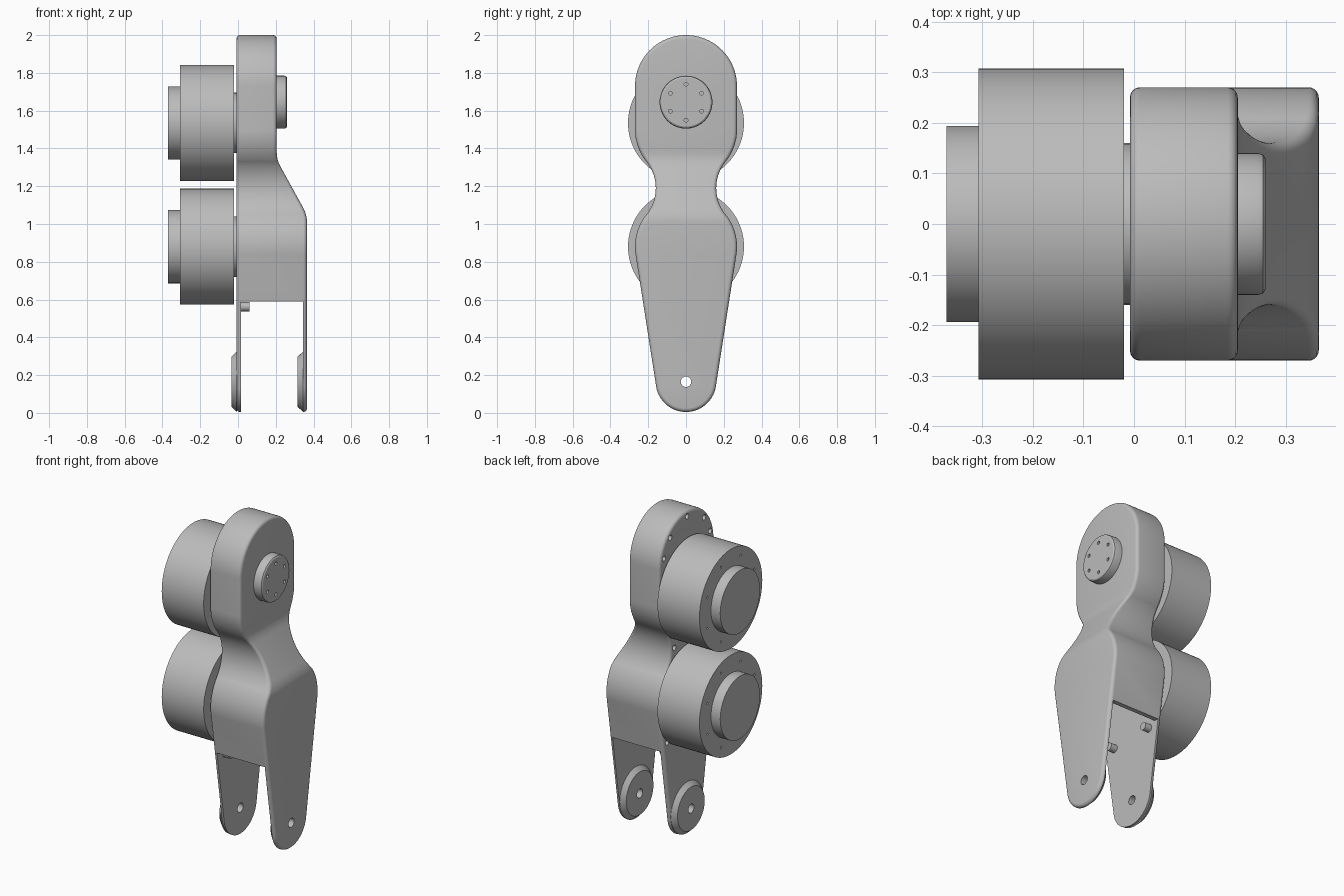
import bpy, bmesh
from math import sin, cos, pi, radians, asin, degrees

if "Cube" in bpy.data.objects:
    bpy.data.objects.remove(bpy.data.objects["Cube"])

grey = bpy.data.materials.new("plain_grey")
grey.use_nodes = True
grey.diffuse_color = (0.5, 0.5, 0.5, 1)
grey.node_tree.nodes["Principled BSDF"].inputs["Base Color"].default_value = grey.diffuse_color


def finish(name, bm):
    bmesh.ops.remove_doubles(bm, verts=bm.verts, dist=1e-5)
    bmesh.ops.recalc_face_normals(bm, faces=bm.faces)
    mesh = bpy.data.meshes.new(name)
    bm.to_mesh(mesh)
    bm.free()
    mesh.materials.append(grey)
    ob = bpy.data.objects.new(name, mesh)
    bpy.context.collection.objects.link(ob)
    return ob


def add_lathe(bm, profile, y, z, sides):
    """Closed turned solid about an x-parallel axis; profile is (x, radius)."""
    rings = [[bm.verts.new((x, y + r * cos(2 * pi * i / sides), z + r * sin(2 * pi * i / sides)))
              for i in range(sides)] for x, r in profile]
    for a, b in zip(rings, rings[1:]):
        for i in range(sides):
            j = (i + 1) % sides
            bm.faces.new((a[i], a[j], b[j], b[i]))
    bm.faces.new(rings[0])
    bm.faces.new(rings[-1])


def lathe(name, profile, z, y=0, sides=72):
    bm = bmesh.new()
    add_lathe(bm, profile, y, z, sides)
    return finish(name, bm)


def drills(name, spots, x0, x1, r):
    bm = bmesh.new()
    for y, z in spots:
        add_lathe(bm, [(x0, r), (x1, r)], y, z, 16)
    return finish(name, bm)


def box(name, lo, hi):
    bm = bmesh.new()
    bmesh.ops.create_cube(bm, size=1)
    for v in bm.verts:
        v.co = [(a + b) / 2 + c * (b - a) for a, b, c in zip(lo, hi, v.co)]
    return finish(name, bm)


def cut(ob, *cutters):
    bpy.context.view_layer.objects.active = ob
    for c in cutters:
        mod = ob.modifiers.new("cut", "BOOLEAN")
        mod.operation, mod.solver, mod.object = "DIFFERENCE", "EXACT", c
        bpy.ops.object.modifier_apply(modifier=mod.name)
    for c in cutters:
        bpy.data.objects.remove(c)


def circle_spots(z, radius, count, start=90):
    return [(radius * cos(radians(start) + 2 * pi * i / count),
             z + radius * sin(radians(start) + 2 * pi * i / count)) for i in range(count)]


# Housing outline: tangent arcs from the top dome to the rounded foot
BACK, ROUND = -0.008, 0.02
PIVOT_Z, FOOT_R, SIDE_R = 0.165, 0.16, 0.27
MOTOR_Z = {"upper": 1.535, "lower": 0.88}
taper = degrees(asin((SIDE_R - FOOT_R) / (0.88 - PIVOT_Z)))
half = []  # (y, z, normal_y, normal_z)


def arc(cy, cz, r, a0, a1, steps, sign=1):
    for i in range(steps + 1):
        a = radians(a0 + (a1 - a0) * i / steps)
        half.append((cy + r * cos(a), cz + r * sin(a), sign * cos(a), sign * sin(a)))


arc(0, 1.73, SIDE_R, 90, 0, 24)
arc(0, 1.5, SIDE_R, 0, -39, 12)
arc(0.382, 1.19, 0.222, 141, 219, 22, -1)
arc(0, 0.88, SIDE_R, 39, -taper, 16)
arc(0, PIVOT_Z, FOOT_R, -taper, -90, 20)
outline = half + [(-y, z, -ny, nz) for y, z, ny, nz in half[-2:0:-1]]


def front_x(z):
    """Outer face depth: thin head, slope, deep lower half, softened bends."""
    total = 0
    for k in range(-5, 6):
        t = min(max((z + k * 0.007 - 1.05) / 0.29, 0), 1)
        total += 0.365 - 0.16 * t
    return total / 11


# Housing shell with rounded front and back edges
bm = bmesh.new()
rings = []
STEPS = 5
for side in (0, 1):
    for k in range(STEPS + 1):
        a = pi / 2 * (k / STEPS if side else 1 - k / STEPS)
        inset, depth = ROUND * (1 - cos(a)), ROUND * (1 - sin(a))
        ring = []
        for y, z, ny, nz in outline:
            py, pz = y - ny * inset, z - nz * inset
            ring.append(bm.verts.new((front_x(pz) - depth if side else BACK + depth, py, pz)))
        rings.append(ring)
n = len(outline)
for a, b in zip(rings, rings[1:]):
    for i in range(n):
        j = (i + 1) % n
        bm.faces.new((a[i], a[j], b[j], b[i]))
for ring in (rings[0], rings[-1]):
    for i in range(len(half) - 1):
        quad = [ring[i], ring[i + 1], ring[-i - 1], ring[-i % n]]
        bm.faces.new(list(dict.fromkeys(quad)))
housing = finish("housing", bm)

# Fork gap, hollow inside, pivot bore and mounting screw holes
screws = circle_spots(1.73, 0.235, 1)
for s in (1, -1):
    screws += [(s * 0.166, 1.896), (s * 0.225, 1.79), (s * 0.235, 1.67),
               (s * 0.125, 1.2), (s * 0.195, 0.64)]
cut(housing,
    box("fork_gap", (0.016, -0.5, -0.1), (0.343, 0.5, 0.59)),
    box("cavity", (0.016, -0.2, 0.5), (0.343, 0.2, 1.0)),
    drills("pivot_bore", [(0, PIVOT_Z)], -0.2, 0.6, 0.028),
    drills("screw_holes", screws, -0.1, 0.012, 0.016))

# Pivot pads on the two fork arms
parts = [housing]
for name, x in (("right_pivot_pad", -0.035), ("left_pivot_pad", 0.316)):
    pad = lathe(name, [(x, 0.133), (x + 0.027, 0.158), (x + 0.029, 0.158)], PIVOT_Z)
    cut(pad, drills("pad_bore", [(0, PIVOT_Z)], -0.2, 0.6, 0.028))
    parts.append(pad)

# Output hub with a ring of bolt holes
hub = lathe("output_hub", [(0.19, 0.14), (0.245, 0.14), (0.255, 0.137), (0.26, 0.129)], 1.645)
cut(hub, drills("hub_holes", circle_spots(1.645, 0.095, 6), 0.235, 0.3, 0.01))
parts.append(hub)

# Motors with end caps and mounting flanges
for name, z in MOTOR_Z.items():
    motor = lathe(name + "_motor", [(-0.307, 0.307), (-0.02, 0.307)], z, sides=96)
    cut(motor, drills("motor_holes", circle_spots(z, 0.25, 8, 22.5), -0.4, -0.29, 0.007))
    parts += [motor,
              lathe(name + "_motor_cap", [(-0.37, 0.194), (-0.3, 0.194)], z),
              lathe(name + "_motor_flange", [(-0.025, 0.16), (0.0, 0.16)], z)]

# Stop posts between the fork arms
for name, y in (("back_stop_post", 0.15), ("front_stop_post", -0.15)):
    parts.append(lathe(name, [(0.01, 0.024), (0.06, 0.024)], 0.562, y, 24))

bpy.ops.object.select_all(action="DESELECT")
for ob in parts:
    ob.select_set(True)
bpy.context.view_layer.objects.active = housing
bpy.ops.object.shade_smooth_by_angle(angle=radians(30))
